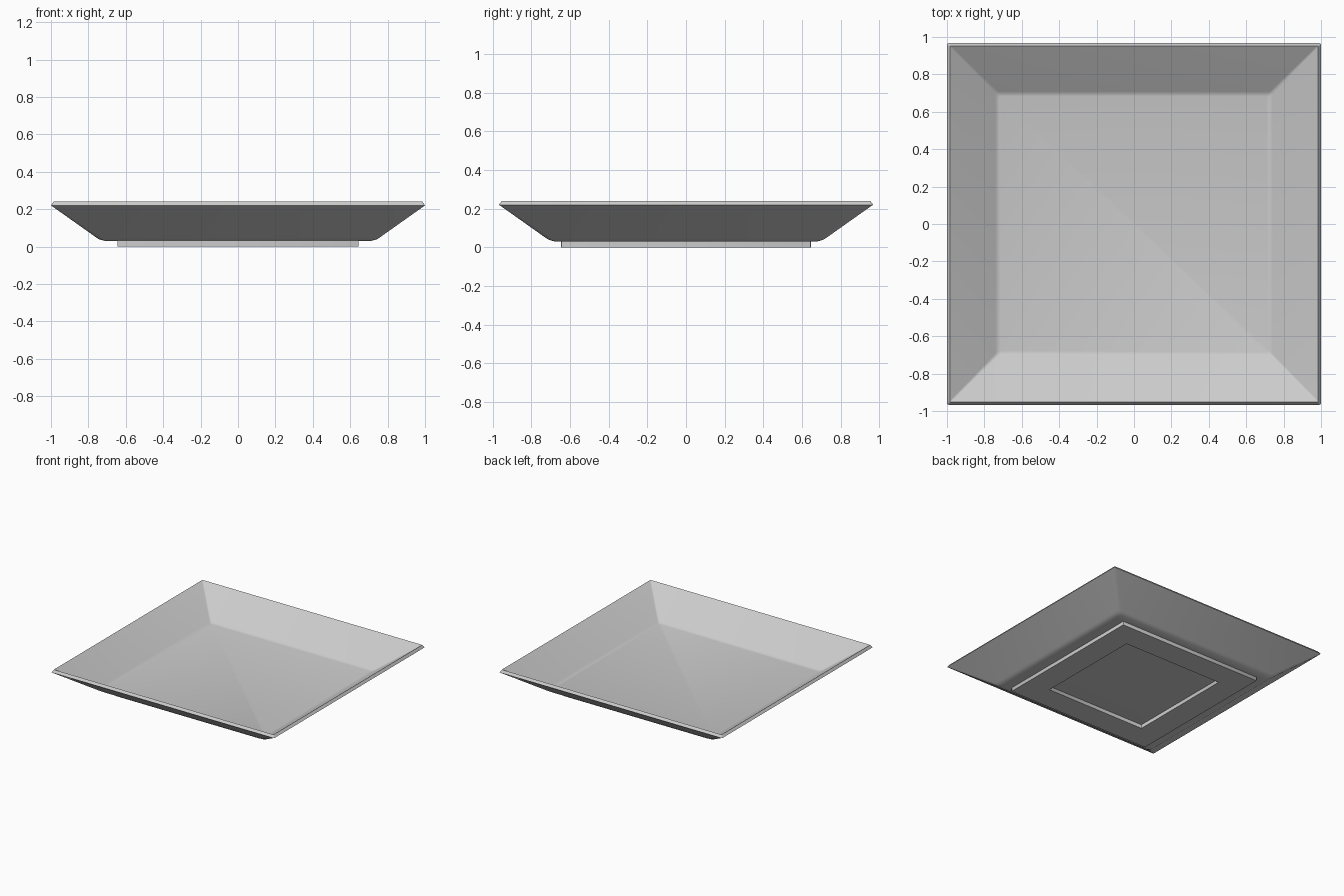
import bpy, bmesh, math

if "Cube" in bpy.data.objects:
    bpy.data.objects.remove(bpy.data.objects["Cube"])

glaze = bpy.data.materials.new("pale_grey_ceramic")
glaze.diffuse_color = (0.6, 0.6, 0.6, 1)
glaze.use_nodes = True
glaze.node_tree.nodes["Principled BSDF"].inputs["Base Color"].default_value = glaze.diffuse_color


def rounded_ring(bm, hx, hy, r, z, steps=4):
    """Rectangle with rounded corners, counter-clockwise."""
    ring = []
    for k, (sx, sy) in enumerate([(1, 1), (-1, 1), (-1, -1), (1, -1)]):
        for i in range(steps + 1):
            a = math.pi / 2 * (k + i / steps)
            ring.append(bm.verts.new((sx * (hx - r) + r * math.cos(a),
                                      sy * (hy - r) + r * math.sin(a), z)))
    return ring


def bridge(bm, a, b):
    n = len(a)
    for i in range(n):
        j = (i + 1) % n
        bm.faces.new((a[i], a[j], b[j], b[i]))


def finish(name, bm, angle):
    bmesh.ops.recalc_face_normals(bm, faces=bm.faces[:])
    mesh = bpy.data.meshes.new(name)
    bm.to_mesh(mesh)
    bm.free()
    mesh.materials.append(glaze)
    obj = bpy.data.objects.new(name, mesh)
    bpy.context.collection.objects.link(obj)
    bpy.ops.object.select_all(action='DESELECT')
    obj.select_set(True)
    bpy.context.view_layer.objects.active = obj
    bpy.ops.object.shade_smooth_by_angle(angle=math.radians(angle))
    return obj


# Plate: section from the underside, round the rim, to the inner floor
# (half width in x, height, corner radius)
section = [(0.700, 0.030, 0.03), (0.715, 0.031, 0.03), (0.730, 0.035, 0.03),
           (0.745, 0.040, 0.03), (0.760, 0.050, 0.03), (1.000, 0.220, 0.01),
           (0.985, 0.240, 0.006), (0.742, 0.066, 0.015),
           (0.732, 0.059, 0.015), (0.718, 0.055, 0.015)]
bm = bmesh.new()
rings = [rounded_ring(bm, x, x - 0.033, r, z) for x, z, r in section]
for a, b in zip(rings, rings[1:]):
    bridge(bm, a, b)
bm.faces.new(rings[0])
bm.faces.new(rings[-1])
finish("plate", bm, 35)

# Foot: flat square ring under the plate
bm = bmesh.new()
rings = [rounded_ring(bm, h, h, 0.004, z, 2)
         for h, z in [(0.645, 0.031), (0.645, 0), (0.445, 0), (0.445, 0.031)]]
for a, b in zip(rings, rings[1:] + rings[:1]):
    bridge(bm, a, b)
finish("foot_ring", bm, 50)
